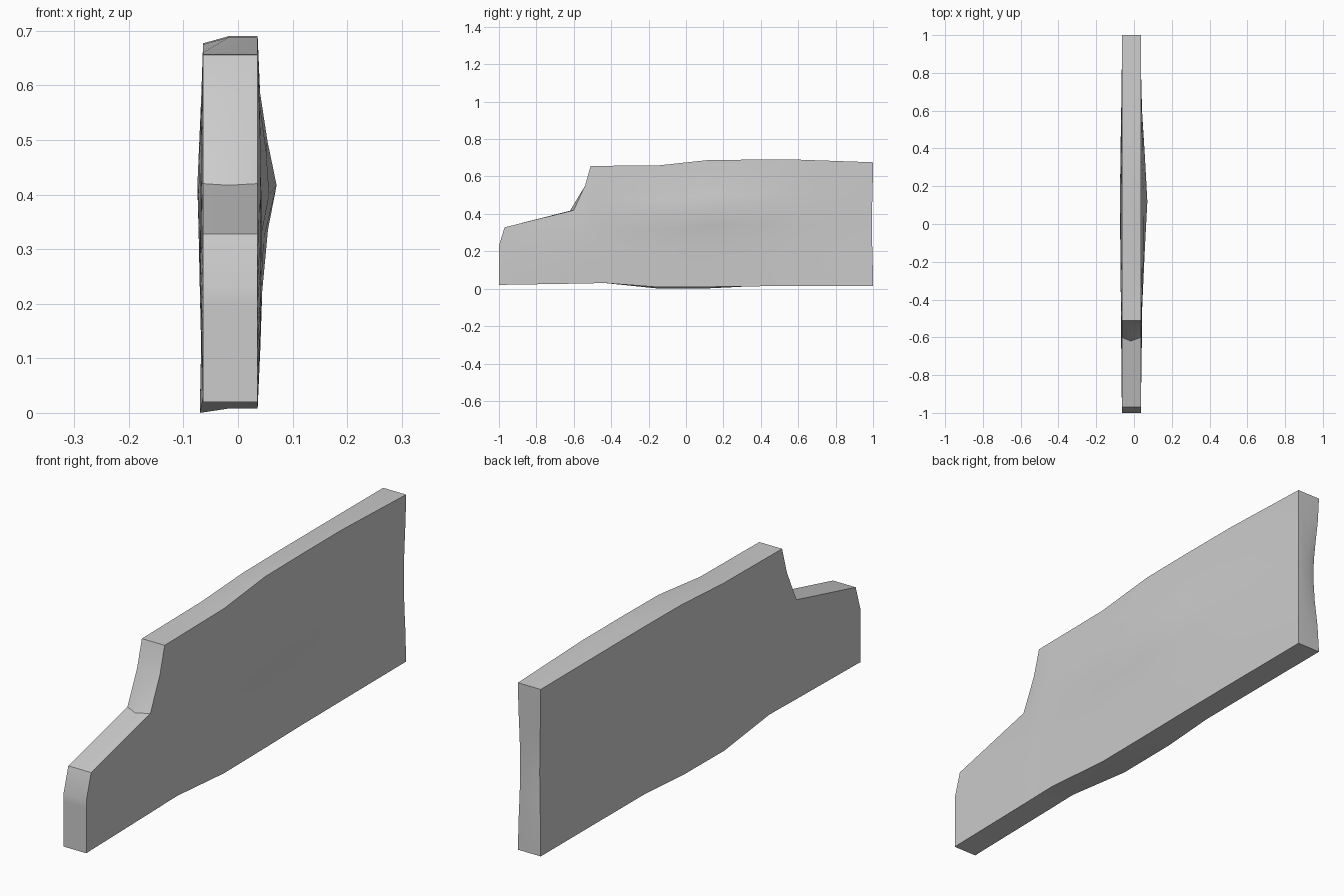
import bpy, bmesh
from math import pi, sin, cos

default = bpy.data.objects.get("Cube")
if default:
    bpy.data.objects.remove(default, do_unlink=True)

# Outline stations along the slab: y, bottom z, top z
STATIONS = [(-1, .02, .23), (-.97, .021, .328), (-.6, .027, .42), (-.54, .028, .55),
            (-.51, .029, .656), (-.43, .03, .657), (-.14, .008, .66), (.12, .01, .688),
            (.35, .013, .69), (.6, .014, .69), (1, .015, .676)]
ROWS = [0, .17, .33, .48, .6, .72, .85, 1]
LAYERS = (-1, 0, 1)
last_i, last_j = len(STATIONS) - 1, len(ROWS) - 1


def position(i, j, side):
    """Point on the slab: station i, height row j, side -1 / 0 / 1 across x."""
    y, low, high = STATIONS[i]
    f = ROWS[j]
    z = low + (high - low) * f
    swell = sin(pi * f) * cos(pi * y / 2)
    # left face has a pointed bulge, right face only a gentle swelling
    peak = max(0, 1 - (((y - .12) / .5) ** 2 + ((z - .42) / .13) ** 2) ** .5)
    left = .036 + .01 * swell + .026 * peak
    right = -.064 - .007 * swell - .004 * peak
    x = {-1: right, 0: -.017, 1: left}[side]
    # worn corner at the back end
    if i == last_i:
        dent = sin(pi * f) ** 2
        y -= .015 * dent if side < 0 else .006 * dent
        x += .015 * dent if side < 0 else -.006 * dent
    # right side sits lower along the top and the middle of the base
    if side < 0 and j == last_j and -.1 < y < .9:
        z -= .013
    if side < 0 and j == 0 and -.2 < y < .2:
        z -= .008
        x -= .006
    # small pointed crease at the inner corner of the step
    if side == 0 and i == 2 and j == last_j:
        y -= .02
        z -= .003
    return x, y, z


bm = bmesh.new()
verts = {}


def vert(key):
    if key not in verts:
        verts[key] = bm.verts.new(position(*key))
    return verts[key]


def face(*keys):
    bm.faces.new([vert(k) for k in keys])


# Broad side faces
for side in (-1, 1):
    for i in range(last_i):
        for j in range(last_j):
            face((i, j, side), (i + 1, j, side), (i + 1, j + 1, side), (i, j + 1, side))

# Rim: base, top and both ends
for s in LAYERS[:-1]:
    for j in (0, last_j):
        for i in range(last_i):
            face((i, j, s), (i + 1, j, s), (i + 1, j, s + 1), (i, j, s + 1))
    for i in (0, last_i):
        for j in range(last_j):
            face((i, j, s), (i, j + 1, s), (i, j + 1, s + 1), (i, j, s + 1))

bmesh.ops.recalc_face_normals(bm, faces=bm.faces)
mesh = bpy.data.meshes.new("stepped_slab")
bm.to_mesh(mesh)
bm.free()

slab = bpy.data.objects.new("stepped_slab", mesh)
bpy.context.collection.objects.link(slab)

# Single plain grey
grey = bpy.data.materials.new("plain_grey")
grey.use_nodes = True
colour = (.6, .6, .6, 1)
grey.diffuse_color = colour
grey.node_tree.nodes["Principled BSDF"].inputs["Base Color"].default_value = colour
mesh.materials.append(grey)

# Soft faces with crisp outline edges
bpy.ops.object.select_all(action='DESELECT')
slab.select_set(True)
bpy.context.view_layer.objects.active = slab
bpy.ops.object.shade_smooth_by_angle(angle=pi / 6)
